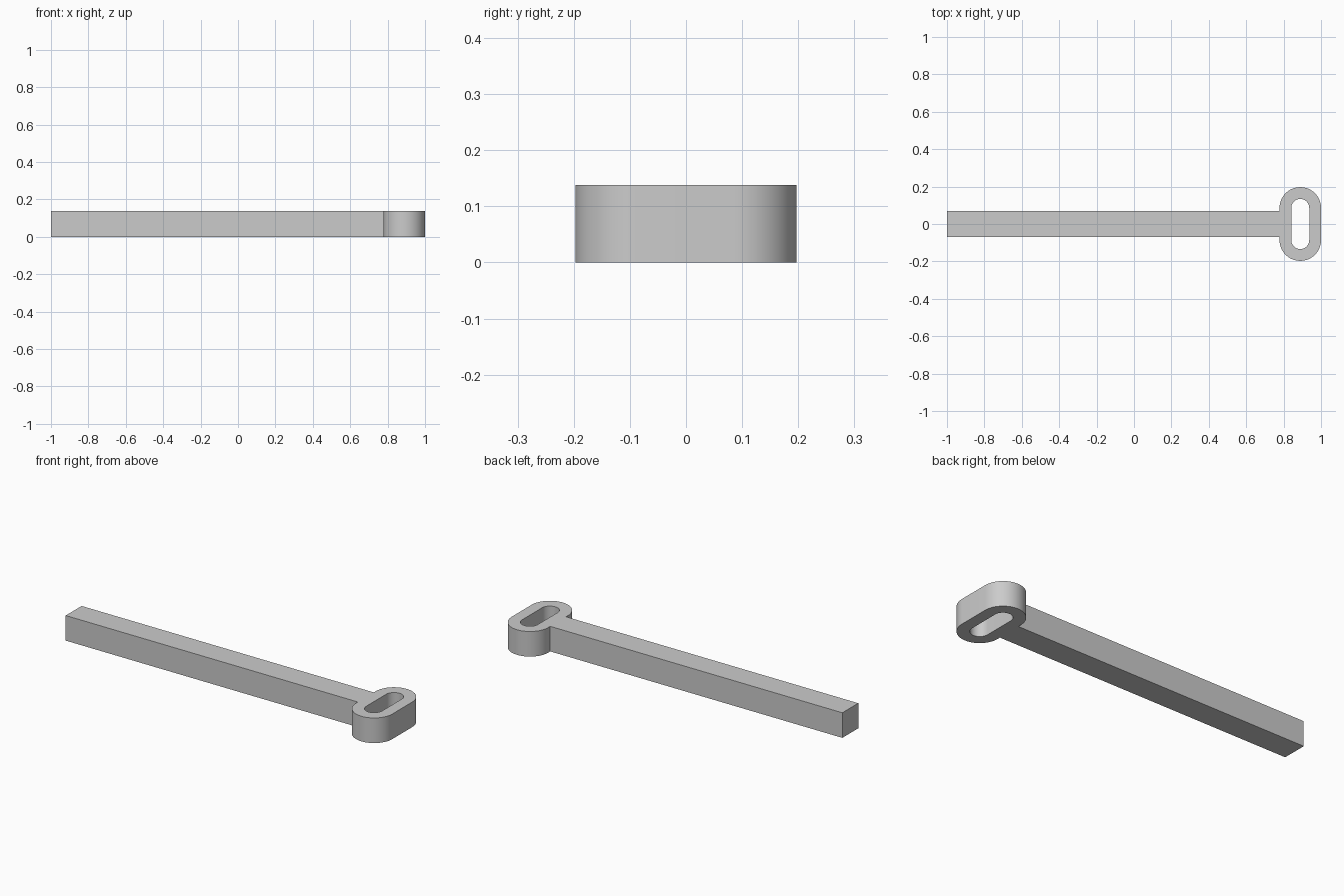
import bpy, bmesh
from math import cos, sin, pi

cube = bpy.data.objects.get("Cube")
if cube:
    bpy.data.objects.remove(cube, do_unlink=True)

HEIGHT = 0.138
BAR_HALF = 0.069       # half width of the bar
EYE_X = 0.889          # centre of the slotted eye
OUTER, INNER = 0.111, 0.048
STRAIGHT = 0.086       # half length of the eye's straight sides
STEPS = 32

grey = bpy.data.materials.new("plain grey")
grey.use_nodes = True
grey.diffuse_color = (0.6, 0.6, 0.6, 1)
grey.node_tree.nodes["Principled BSDF"].inputs["Base Color"].default_value = (0.6, 0.6, 0.6, 1)


def stadium(radius):
    """Slot outline running from its lower left corner anticlockwise to its upper left."""
    points = []
    for side, start in ((-1, pi), (1, 0)):
        for i in range(STEPS + 1):
            a = start + pi * i / STEPS
            points.append((EYE_X + radius * cos(a), side * STRAIGHT + radius * sin(a)))
    return points


def add_outline(curve, points):
    spline = curve.splines.new("POLY")
    spline.points.add(len(points) - 1)
    for p, (x, y) in zip(spline.points, points):
        p.co = (x, y, 0, 1)
    spline.use_cyclic_u = True


# Outer outline: eye joined to the bar; inner outline: the slot
neck = EYE_X - OUTER
bar = [(neck, BAR_HALF), (-1, BAR_HALF), (-1, -BAR_HALF), (neck, -BAR_HALF)]
curve = bpy.data.curves.new("slotted_bar_profile", "CURVE")
curve.dimensions = "2D"
curve.fill_mode = "BOTH"
curve.extrude = HEIGHT / 2
add_outline(curve, stadium(OUTER) + bar)
add_outline(curve, stadium(INNER))

# Turn the extruded profile into one solid mesh
profile = bpy.data.objects.new("slotted_bar_profile", curve)
bpy.context.collection.objects.link(profile)
bpy.context.view_layer.update()
mesh = bpy.data.meshes.new_from_object(
    profile.evaluated_get(bpy.context.evaluated_depsgraph_get()))
bpy.data.objects.remove(profile, do_unlink=True)

bm = bmesh.new()
bm.from_mesh(mesh)
bmesh.ops.remove_doubles(bm, verts=bm.verts, dist=0.0001)
bmesh.ops.translate(bm, verts=bm.verts, vec=(0, 0, HEIGHT / 2))
bmesh.ops.recalc_face_normals(bm, faces=bm.faces)
bm.to_mesh(mesh)
bm.free()
mesh.materials.clear()
mesh.materials.append(grey)

slotted_bar = bpy.data.objects.new("slotted_bar", mesh)
bpy.context.collection.objects.link(slotted_bar)
bpy.ops.object.select_all(action="DESELECT")
slotted_bar.select_set(True)
bpy.context.view_layer.objects.active = slotted_bar
bpy.ops.object.shade_smooth_by_angle(angle=pi / 6)
